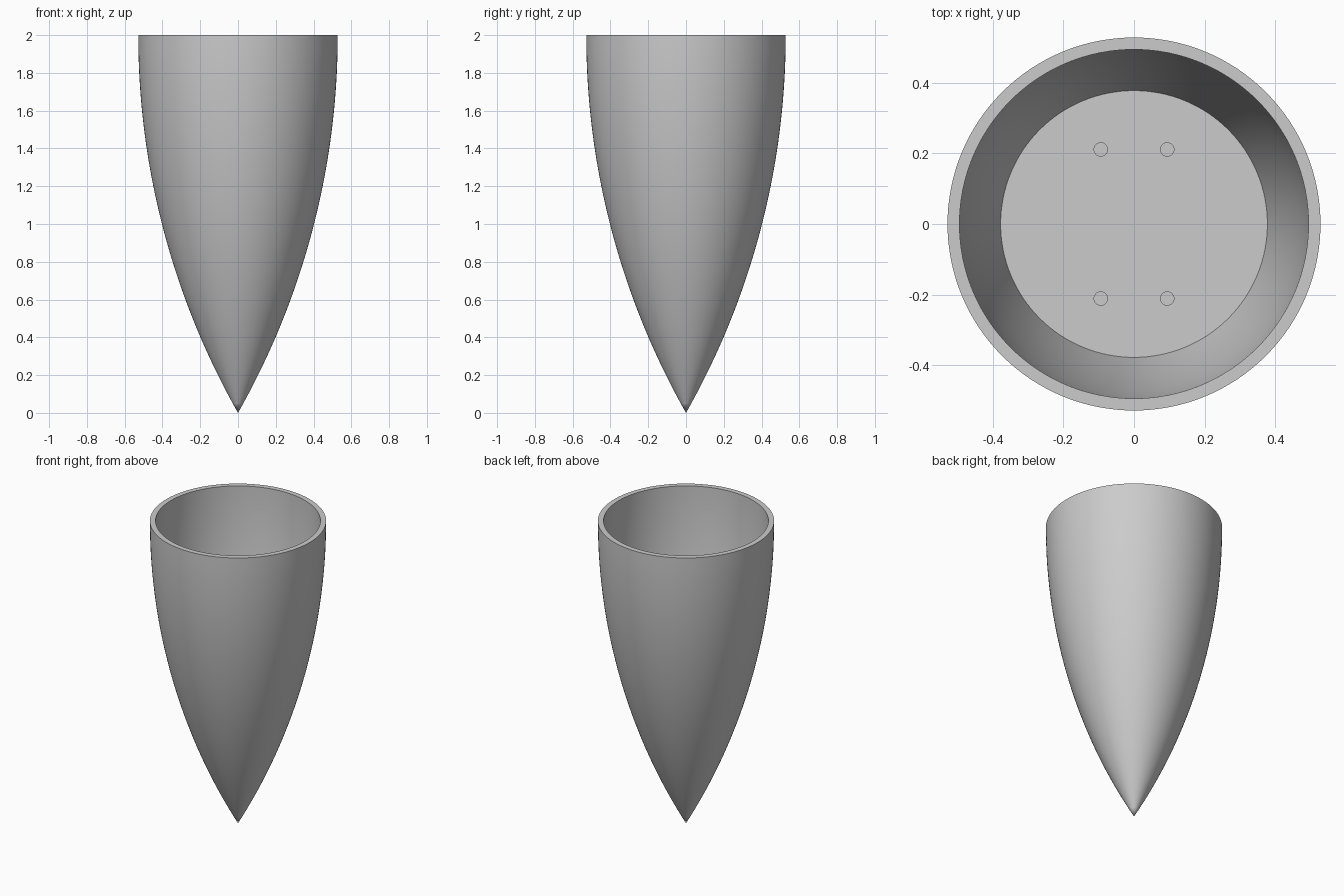
import bpy, bmesh, math

cube = bpy.data.objects.get("Cube")
if cube:
    bpy.data.objects.remove(cube, do_unlink=True)

RADIUS, LENGTH, WALL = 0.528, 2.0, 0.034
FLOOR_Z, HOLE_DEPTH = 1.04, 0.1
ARC = (RADIUS**2 + LENGTH**2) / (2 * RADIUS)

grey = bpy.data.materials.new("light grey")
grey.use_nodes = True
colour = (0.6, 0.6, 0.6, 1)
grey.diffuse_color = colour
grey.node_tree.nodes["Principled BSDF"].inputs["Base Color"].default_value = colour


def ogive(z, inset=0.0):
    """Radius of the tangent ogive at height z."""
    return math.sqrt((ARC - inset)**2 - (LENGTH - z)**2) + RADIUS - ARC


# Shell profile: outside from tip to rim, then down the inside to the floor
steps = 40
profile = [(0, 0)]
profile += [(ogive(LENGTH * i / steps), LENGTH * i / steps) for i in range(1, steps + 1)]
for i in range(steps // 2 + 1):
    z = LENGTH + (FLOOR_Z - LENGTH) * i / (steps // 2)
    profile.append((ogive(z, WALL), z))

bm = bmesh.new()
verts = [bm.verts.new((r, 0, z)) for r, z in profile]
edges = [bm.edges.new(pair) for pair in zip(verts, verts[1:])]
bmesh.ops.spin(bm, geom=verts + edges, cent=(0, 0, 0), axis=(0, 0, 1),
               angle=math.tau, steps=128)
bmesh.ops.remove_doubles(bm, verts=bm.verts, dist=0.0001)
# Flat floor across the open inner loop
bmesh.ops.holes_fill(bm, edges=[e for e in bm.edges if e.is_boundary], sides=0)
bmesh.ops.recalc_face_normals(bm, faces=bm.faces)
mesh = bpy.data.meshes.new("nose_cone")
bm.to_mesh(mesh)
bm.free()
mesh.materials.append(grey)
cone = bpy.data.objects.new("nose_cone", mesh)
bpy.context.collection.objects.link(cone)

# Four blind bolt holes in the floor
cutters = []
for x in (-0.094, 0.094):
    for y in (-0.211, 0.211):
        bpy.ops.mesh.primitive_cylinder_add(vertices=32, radius=0.019,
                                            depth=2 * HOLE_DEPTH, location=(x, y, FLOOR_Z))
        cutter = bpy.context.object
        cutter.name = "bolt_hole_cutter"
        cutter.hide_render = True
        cutter.data.materials.append(grey)
        cutters.append(cutter)

bpy.ops.object.select_all(action='DESELECT')
cone.select_set(True)
bpy.context.view_layer.objects.active = cone
for cutter in cutters:
    cut = cone.modifiers.new("bolt_hole", 'BOOLEAN')
    cut.operation = 'DIFFERENCE'
    cut.solver = 'EXACT'
    cut.object = cutter
    bpy.ops.object.modifier_apply(modifier=cut.name)
    bpy.data.objects.remove(cutter, do_unlink=True)

bpy.ops.object.shade_smooth_by_angle(angle=math.radians(30))
